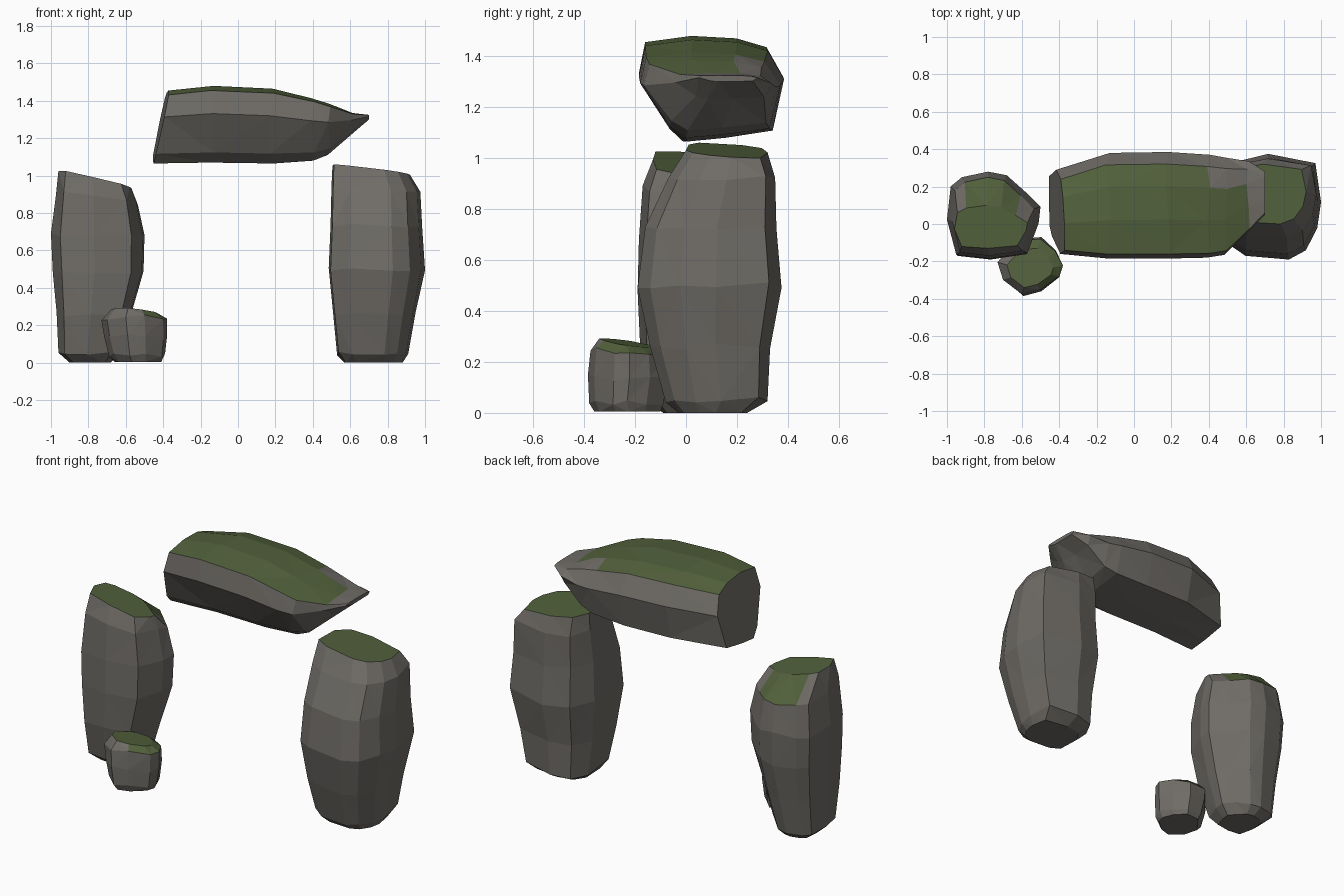
import bpy, bmesh, random
from mathutils import Vector

random.seed(4)


def material(name, color):
    m = bpy.data.materials.new(name)
    m.diffuse_color = color
    return m


STONE = material("stone", (0.16, 0.15, 0.135, 1))
MOSS = material("moss", (0.085, 0.12, 0.045, 1))


def rock(name, outline, rings, moss_above, along_x=False, bare=()):
    """Loft an irregular outline through rings:
    (position, a0, a1, b0, b1, tilt_a, tilt_b), flat shaded, moss on upward faces."""
    lo = [min(p[i] for p in outline) for i in (0, 1)]
    hi = [max(p[i] for p in outline) for i in (0, 1)]
    unit = [[2 * (p[i] - lo[i]) / (hi[i] - lo[i]) - 1 for i in (0, 1)] for p in outline]
    bm = bmesh.new()
    loops = []
    for k, (t, a0, a1, b0, b1, ta, tb) in enumerate(rings):
        loop = []
        j = 0.006 if 0 < k < len(rings) - 1 else 0
        for u, v in unit:
            a = (a0 + a1 + u * (a1 - a0)) / 2
            b = (b0 + b1 + v * (b1 - b0)) / 2
            w = t + ta * u + tb * v + random.uniform(-2, 2) * j
            co = Vector((w, a, b) if along_x else (a, b, w))
            loop.append(bm.verts.new(co))
        loops.append(loop)
    n = len(unit)
    for l0, l1 in zip(loops, loops[1:]):
        for i in range(n):
            k = (i + 1) % n
            bm.faces.new((l0[i], l0[k], l1[k], l1[i]))
    bm.faces.new(loops[0])
    bm.faces.new(loops[-1])
    bmesh.ops.recalc_face_normals(bm, faces=bm.faces)
    bm.normal_update()
    for f in bm.faces:
        c = f.calc_center_median()
        hidden = any(x0 < c.x < x1 and y0 < c.y < y1 for x0, x1, y0, y1 in bare)
        if f.normal.z > 0.68 and c.z > moss_above and not hidden:
            f.material_index = 1
    bmesh.ops.triangulate(bm, faces=bm.faces)
    me = bpy.data.meshes.new(name)
    bm.to_mesh(me)
    bm.free()
    me.materials.append(STONE)
    me.materials.append(MOSS)
    ob = bpy.data.objects.new(name, me)
    bpy.context.collection.objects.link(ob)


# left standing stone
rock("left_standing_stone",
     [(-.98, .2), (-.92, .25), (-.78, .28), (-.68, .26), (-.58, .17), (-.5, .09),
      (-.51, 0), (-.57, -.16), (-.77, -.19), (-.95, -.17), (-1, .02)],
     [(0.00, -.90, -.68, -.09, .14, 0, 0),
      (0.05, -.96, -.63, -.14, .19, 0, 0),
      (0.26, -.97, -.57, -.18, .23, 0, 0),
      (0.48, -.99, -.505, -.19, .27, 0, 0),
      (0.68, -1.0, -.50, -.185, .28, 0, 0),
      (0.87, -.975, -.535, -.17, .25, -.02, -.02),
      (0.98, -.96, -.57, -.13, .10, -.045, -.01)], 0.85)

# right standing stone
rock("right_standing_stone",
     [(.5, -.1), (.6, -.17), (.83, -.19), (.92, -.14), (.98, -.02), (1.0, .12),
      (.97, .33), (.72, .38), (.56, .34), (.49, .2)],
     [(0.00, .57, .88, -.03, .24, 0, 0),
      (0.05, .53, .91, -.08, .32, 0, 0),
      (0.26, .51, .95, -.14, .33, 0, 0),
      (0.50, .485, 1.0, -.19, .375, 0, 0),
      (0.73, .495, .985, -.16, .355, 0, 0),
      (0.93, .50, .975, -.07, .35, -.01, 0),
      (1.03, .505, .92, 0.0, .32, -.025, -.01)], 0.9)

# capstone lofted along x
rock("capstone",
     [(-.19, 1.33), (-.165, 1.455), (.02, 1.48), (.2, 1.47), (.32, 1.435), (.385, 1.32),
      (.34, 1.11), (.15, 1.08), (0, 1.065), (-.07, 1.12)],
     [(-.415, -.16, .29, 1.065, 1.455, -.01, .04),
      (-.14, -.185, .38, 1.07, 1.48, 0, 0),
      (0.18, -.185, .385, 1.065, 1.465, 0, 0),
      (0.40, -.18, .37, 1.08, 1.415, 0, 0),
      (0.49, -.165, .355, 1.11, 1.385, 0, 0),
      (0.61, -.04, .335, 1.23, 1.335, 0, 0),
      (0.70, .05, .28, 1.30, 1.325, 0, 0)], 1.3, True,
     [(.4, .63, .2, .36), (-.34, -.13, -.2, -.1), (.62, .8, -1, 1)])

# small boulder at the foot
rock("small_boulder",
     [(-.73, -.2), (-.70, -.3), (-.6, -.38), (-.5, -.355), (-.4, -.28), (-.38, -.22),
      (-.42, -.14), (-.5, -.07), (-.62, -.08)],
     [(0.005, -.66, -.41, -.36, -.10, 0, 0),
      (0.04, -.69, -.39, -.38, -.09, 0, 0),
      (0.14, -.715, -.38, -.385, -.07, 0, 0),
      (0.23, -.73, -.38, -.375, -.08, 0, -.02),
      (0.275, -.68, -.43, -.34, -.13, -.01, -.015)], 0.2)
